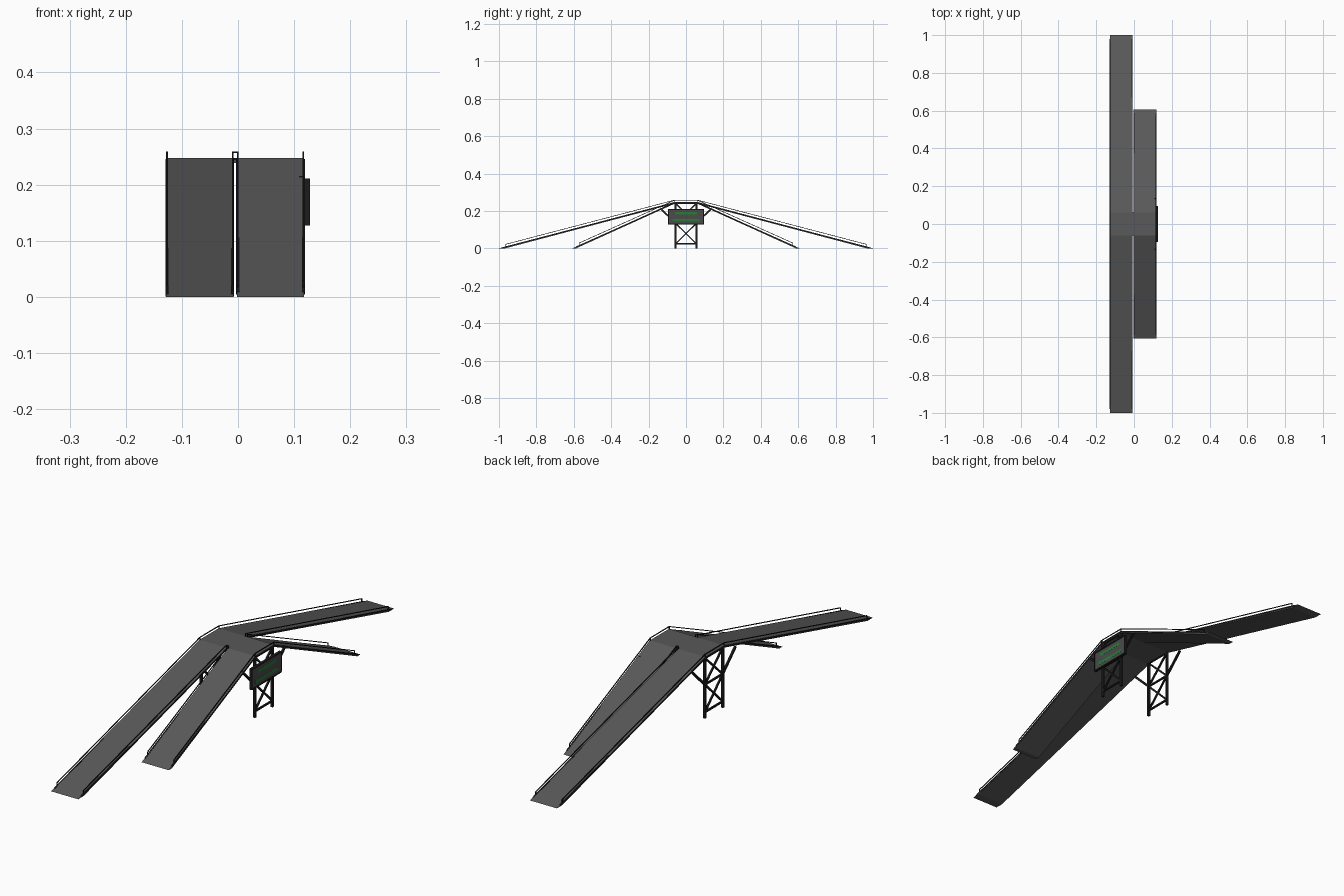
import bpy, bmesh
from mathutils import Vector

if "Cube" in bpy.data.objects:
    bpy.data.objects.remove(bpy.data.objects["Cube"])


def material(name, c):
    m = bpy.data.materials.new(name)
    m.diffuse_color = (*c, 1)
    m.use_nodes = True
    m.node_tree.nodes["Principled BSDF"].inputs["Base Color"].default_value = m.diffuse_color
    return m


ASPHALT = material("asphalt_grey", (0.1, 0.1, 0.1))
STEEL = material("black_steel", (0.012, 0.012, 0.012))
PANEL = material("panel_grey", (0.07, 0.07, 0.07))
GREEN = material("display_green", (0.02, 0.2, 0.04))


def finish(bm, name, mat):
    bmesh.ops.recalc_face_normals(bm, faces=bm.faces)
    me = bpy.data.meshes.new(name)
    bm.to_mesh(me)
    bm.free()
    me.materials.append(mat)
    ob = bpy.data.objects.new(name, me)
    bpy.context.collection.objects.link(ob)
    return ob


def extrude_x(name, profile, x0, x1, mat):
    """Extrude a (y, z) outline from x0 to x1."""
    bm = bmesh.new()
    face = bm.faces.new([bm.verts.new((x0, y, z)) for y, z in profile])
    r = bmesh.ops.extrude_face_region(bm, geom=[face])
    vs = [v for v in r["geom"] if isinstance(v, bmesh.types.BMVert)]
    bmesh.ops.translate(bm, verts=vs, vec=(x1 - x0, 0, 0))
    return finish(bm, name, mat)


def box(name, lo, hi, mat):
    return extrude_x(name, [(lo[1], lo[2]), (hi[1], lo[2]), (hi[1], hi[2]), (lo[1], hi[2])],
                     lo[0], hi[0], mat)


def bars(name, segments, w, mat=STEEL):
    """Square bars between pairs of points, joined in one mesh."""
    bm = bmesh.new()
    for a, b in segments:
        a, b = Vector(a), Vector(b)
        d = b - a
        up = Vector((1, 0, 0)) if abs(d.normalized().x) < 0.9 else Vector((0, 0, 1))
        s = d.cross(up).normalized() * w / 2
        t = d.cross(s).normalized() * w / 2
        ring = [[bm.verts.new(p + i * s + j * t) for i, j in ((1, 1), (-1, 1), (-1, -1), (1, -1))]
                for p in (a, b)]
        bm.faces.new(ring[0])
        bm.faces.new(ring[1])
        for k in range(4):
            n = (k + 1) % 4
            bm.faces.new((ring[0][k], ring[0][n], ring[1][n], ring[1][k]))
    return finish(bm, name, mat)


TOP, HALF, THICK = 0.248, 0.06, 0.009
RAIL = 0.012
LANES = {"long": (-0.128, -0.008, 1.0), "short": (-0.002, 0.118, 0.607)}

# Top platform
box("platform", (-0.128, -HALF, TOP - THICK), (0.118, HALF, TOP), ASPHALT)

for lane, (x0, x1, end) in LANES.items():
    slope = TOP / (end - HALF)

    def deck_z(y):
        return (end - y) * slope

    for s, side in ((-1, "front"), (1, "back")):
        # Sloping deck with a wedge tip
        prof = [(s * HALF, TOP), (s * end, 0), (s * (end - THICK / slope), 0), (s * HALF, TOP - THICK)]
        extrude_x(f"{lane}_ramp_{side}", prof, x0, x1, ASPHALT)

        # Black edge beams and handrails
        edge, rail = [], []
        low = end - 0.036
        for x in (x0 + 0.0015, x1 - 0.0015):
            edge_y = end - 0.02
            edge.append(((x, s * HALF, TOP - 0.0045), (x, s * edge_y, deck_z(edge_y) - 0.002)))
            a = (x, s * HALF, TOP + RAIL - 0.002)
            b = (x, s * low, deck_z(low) + RAIL)
            rail += [(a, b), (b, (x, s * low, deck_z(low) - 0.003)),
                     (a, (x, s * HALF, TOP - 0.003))]
        bars(f"{lane}_edge_beams_{side}", edge, 0.0055)
        bars(f"{lane}_handrails_{side}", rail, 0.003)

# Platform outer rails and edge beams, cross rails at the gap
zr = TOP + RAIL - 0.002
bars("platform_rails", [((x, -HALF, zr), (x, HALF, zr)) for x in (-0.1265, 0.1165)]
     + [((-0.0095, s * HALF, z), (-0.0005, s * HALF, z)) for s in (-1, 1) for z in (zr, TOP - 0.002)], 0.003)
bars("platform_edge_beams", [((x, -HALF, TOP - 0.0045), (x, HALF, TOP - 0.0045))
                             for x in (-0.1265, 0.1165)], 0.0055)

# Flat braced towers under the outer edges
LEG, LOW, MID, HIGH = 0.056, 0.024, 0.134, 0.24
for name, x, foot in (("left", -0.123, 0.7), ("right", 0.113, 0.7)):
    legs = [((x, s * LEG, 0), (x, s * LEG, TOP - 0.004)) for s in (-1, 1)]
    brace = [((x, -LEG, z), (x, LEG, z)) for z in (LOW, MID, HIGH)]
    for a, b in ((LOW, MID), (MID, HIGH)):
        brace += [((x, s * LEG, a), (x, -s * LEG, b)) for s in (-1, 1)]
    strut = [((x, s * LEG, MID), (x, s * 0.137, 0.213)) for s in (-1, 1)]
    bars(f"{name}_tower_legs", legs, 0.009)
    bars(f"{name}_tower_braces", brace, 0.0065)
    bars(f"{name}_tower_struts", strut, 0.008)

# Sign board: case, raised rim, grey face and plain green display strips
Y, Z0, Z1 = 0.095, 0.127, 0.211
box("sign_case", (0.117, -Y, Z0), (0.1255, Y, Z1), STEEL)
box("sign_face", (0.125, -Y + 0.004, Z0 + 0.004), (0.1265, Y - 0.004, Z1 - 0.004), PANEL)
xr, e = 0.1255, 0.0025
corners = [(xr, -Y + e, Z0 + e), (xr, Y - e, Z0 + e), (xr, Y - e, Z1 - e), (xr, -Y + e, Z1 - e)]
bars("sign_rim", [(corners[i], corners[(i + 1) % 4]) for i in range(4)], 0.005)
for i, (z, w) in enumerate(((0.187, 0.058), (0.151, 0.072))):
    box(f"sign_strip_{i + 1}", (0.126, -w, z - 0.006), (0.1269, w, z + 0.006), GREEN)
